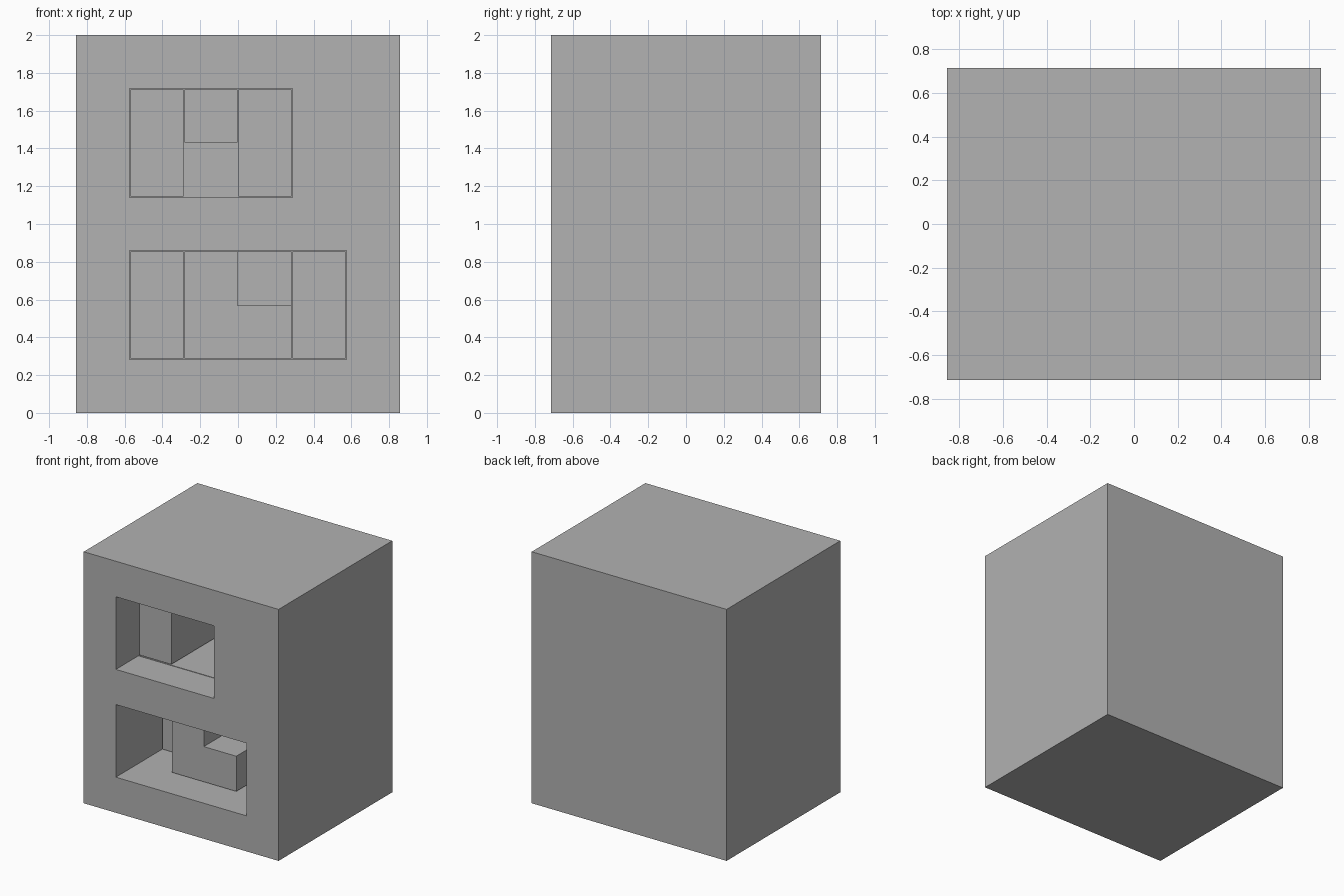
import bpy

CELL = 2 / 7          # the whole design sits on a 6 x 5 x 7 cell grid
GAP = 0.003           # clearance around every loose piece

if "Cube" in bpy.data.objects:
    bpy.data.objects.remove(bpy.data.objects["Cube"], do_unlink=True)

grey = bpy.data.materials.new("plain grey")
grey.use_nodes = True
COLOUR = (0.445, 0.445, 0.445, 1)
grey.diffuse_color = COLOUR
grey.node_tree.nodes["Principled BSDF"].inputs["Base Color"].default_value = COLOUR


def box(name, x, y, z, shrink=0.0):
    """Box spanning cell ranges; y counts cells back from the front."""
    spans = [(x, 3), (y, 2.5), (z, 0)]
    low = [(s[0] - off) * CELL + shrink for s, off in spans]
    high = [(s[1] - off) * CELL - shrink for s, off in spans]
    bpy.ops.mesh.primitive_cube_add(size=1)
    ob = bpy.context.object
    ob.name = name
    for v in ob.data.vertices:
        v.co = [a if c < 0 else b for a, b, c in zip(low, high, v.co)]
    ob.data.materials.append(grey)
    return ob


def cut(ob, x, y, z):
    """Carve a slightly oversized box out of an object."""
    cutter = box("cutter", x, y, z, -GAP)
    mod = ob.modifiers.new("cut", "BOOLEAN")
    mod.operation = "DIFFERENCE"
    mod.solver = "EXACT"
    mod.object = cutter
    bpy.context.view_layer.objects.active = ob
    bpy.ops.object.modifier_apply(modifier=mod.name)
    bpy.data.objects.remove(cutter, do_unlink=True)


# Case: hollow box with two windows in the front
case = box("case", (0, 6), (0, 5), (0, 7))
cut(case, (1, 5), (1, 4), (1, 6))
cut(case, (1, 4), (-1, 2), (4, 6))
cut(case, (1, 5), (-1, 2), (1, 3))

# Puzzle blocks: x range, z range, depth of the front face in cells
blocks = {
    "upper_left_block": ((1, 2), (4, 6), 1),
    "upper_middle_block": ((2, 3), (5, 6), 3),
    "upper_right_block": ((3, 4), (4, 6), 2),
    "upper_end_block": ((4, 5), (4, 6), 1),
    "middle_bar": ((1, 5), (3, 4), 1),
    "lower_left_block": ((1, 2), (1, 3), 2),
    "lower_notched_block": ((2, 4), (1, 3), 1),
    "lower_right_block": ((4, 5), (1, 3), 2),
}
made = {name: box(name, x, (depth, 4), z, GAP)
        for name, (x, z, depth) in blocks.items()}

# Notch in the upper right corner of the lower block
cut(made["lower_notched_block"], (3, 4.2), (0.5, 3), (2, 3.2))
